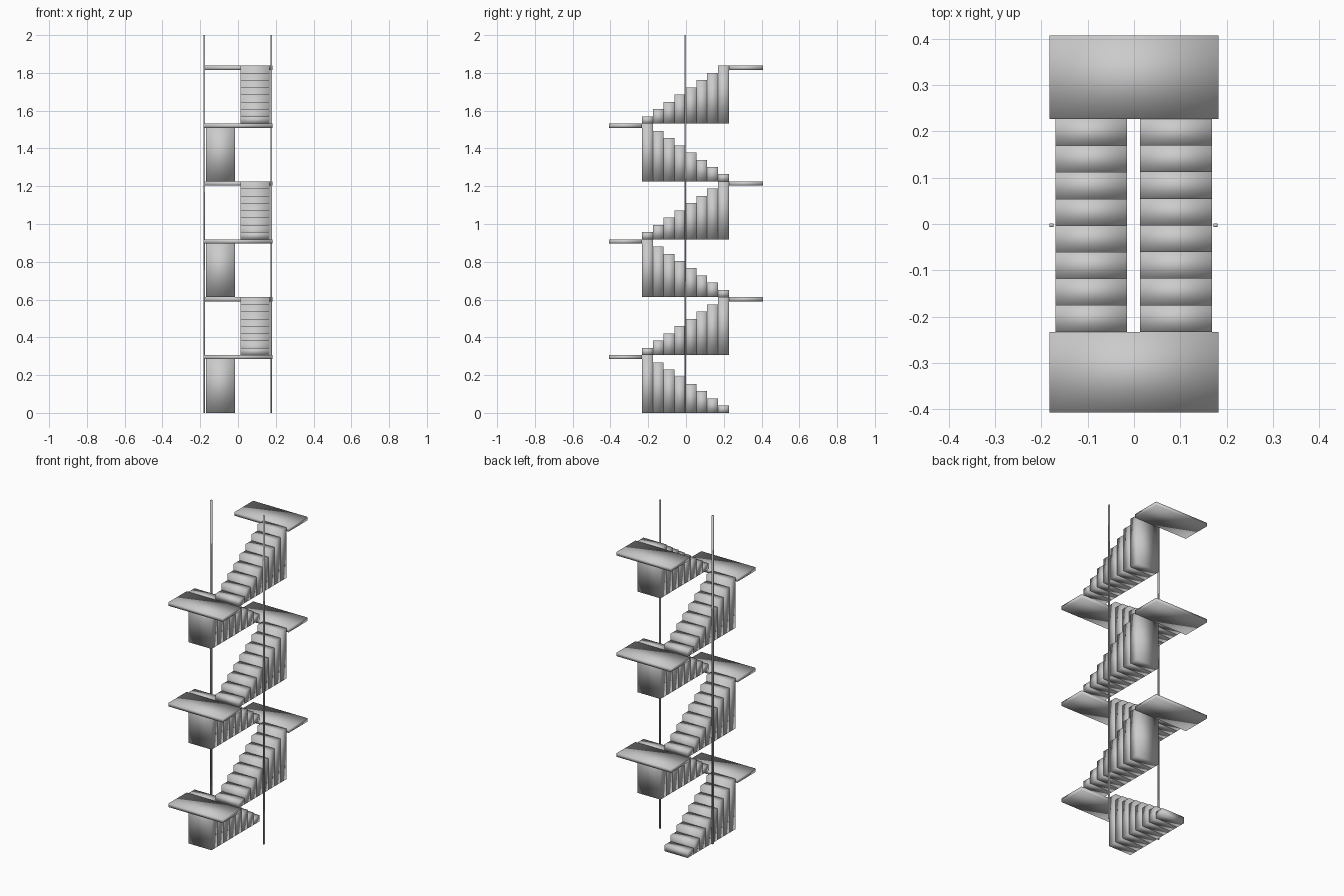
import bpy, bmesh
from mathutils import Vector

if "Cube" in bpy.data.objects:
    bpy.data.objects.remove(bpy.data.objects["Cube"])

FLIGHTS, STEPS = 6, 8
PITCH = 0.3063            # height of one flight
RISE = PITCH / STEPS
Y0, Y1 = -0.233, 0.227    # stair run
TREAD = (Y1 - Y0) / STEPS
END = 0.407               # outer edge of the landings
THICK = 0.022


def add_box(bm, lo, hi):
    lo, hi = Vector(lo), Vector(hi)
    verts = bmesh.ops.create_cube(bm, size=1)["verts"]
    for v in verts:
        v.co = (lo + hi) / 2 + v.co * (hi - lo)


def make_object(name, boxes):
    bm = bmesh.new()
    for lo, hi in boxes:
        add_box(bm, lo, hi)
    for f in bm.faces:
        f.smooth = True   # soft shading over each block
    mesh = bpy.data.meshes.new(name)
    bm.to_mesh(mesh)
    bm.free()
    obj = bpy.data.objects.new(name, mesh)
    bpy.context.collection.objects.link(obj)


for i in range(FLIGHTS):
    base, top = i * PITCH, (i + 1) * PITCH
    to_front = i % 2 == 0
    x0, x1 = (-0.17, -0.015) if to_front else (0.013, 0.168)

    # flight of full-height step blocks
    steps = []
    for s in range(STEPS):
        k = STEPS - 1 - s if to_front else s
        y = Y0 + k * TREAD
        steps.append(((x0, y, base), (x1, y + TREAD, base + (s + 1) * RISE)))
    make_object(f"flight_{i + 1}", steps)

    # landing slab at the head of the flight
    ya, yb = (-END, Y0) if to_front else (Y1, END)
    make_object(f"landing_{i + 1}",
                [((-0.183, ya, top - THICK), (0.182, yb, top))])

# full-height side poles
for name, x in (("left_pole", -0.178), ("right_pole", 0.176)):
    make_object(name, [((x - 0.004, -0.007, 0), (x + 0.004, 0.001, 2))])
